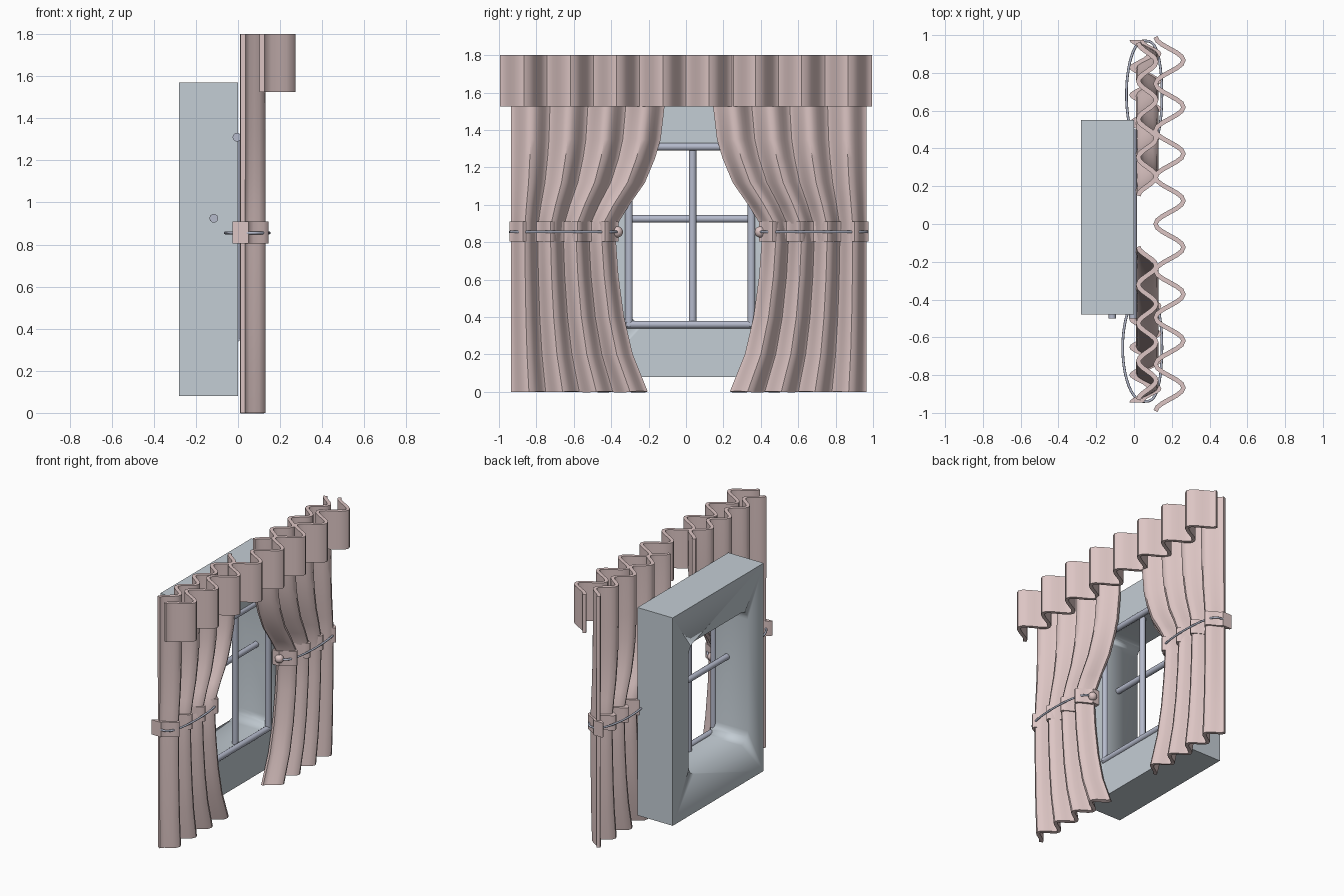
import bpy, bmesh
from math import pi, cos, sin, copysign
from mathutils import Vector

if "Cube" in bpy.data.objects:
    bpy.data.objects.remove(bpy.data.objects["Cube"])


def material(name, rgb):
    m = bpy.data.materials.new(name)
    m.diffuse_color = (*rgb, 1)
    m.use_nodes = True
    m.node_tree.nodes["Principled BSDF"].inputs["Base Color"].default_value = m.diffuse_color
    return m


PINK = material("fabric_pink", (0.72, 0.56, 0.55))
STONE = material("wall_grey", (0.55, 0.61, 0.66))
BAR = material("bar_grey", (0.46, 0.49, 0.60))
MID = 0.015       # y of the plane between the two curtains
OUTER = 0.945     # distance of the outer curtain edge from that plane


def finish(bm, name, mat, thickness=0):
    bmesh.ops.recalc_face_normals(bm, faces=bm.faces)
    me = bpy.data.meshes.new(name)
    bm.to_mesh(me)
    bm.free()
    ob = bpy.data.objects.new(name, me)
    bpy.context.collection.objects.link(ob)
    me.materials.append(mat)
    bpy.ops.object.select_all(action='DESELECT')
    bpy.context.view_layer.objects.active = ob
    ob.select_set(True)
    if thickness:
        mod = ob.modifiers.new("thickness", 'SOLIDIFY')
        mod.thickness = thickness
        mod.offset = 0
        bpy.ops.object.modifier_apply(modifier=mod.name)
    bpy.ops.object.shade_smooth_by_angle(angle=0.7)
    return ob


def pleated(name, rows, waves, x0, amp, thickness):
    """Wavy sheet; rows are (z, y_start, y_end)."""
    bm = bmesh.new()
    n = waves * 12
    grid = [[bm.verts.new((x0 - amp * cos(2 * pi * waves * i / n), a + (b - a) * i / n, z))
             for i in range(n + 1)] for z, a, b in rows]
    for lo, hi in zip(grid, grid[1:]):
        for i in range(n):
            bm.faces.new((lo[i], lo[i + 1], hi[i + 1], hi[i]))
    return finish(bm, name, PINK, thickness)


def prism(name, pts, axis, mat):
    """Closed outline extruded along a vector."""
    bm = bmesh.new()
    f = bm.faces.new([bm.verts.new(p) for p in pts])
    r = bmesh.ops.extrude_face_region(bm, geom=[f])
    bmesh.ops.translate(bm, vec=axis,
                        verts=[v for v in r['geom'] if isinstance(v, bmesh.types.BMVert)])
    return finish(bm, name, mat)


def tube(name, pts, radius, closed=False):
    cu = bpy.data.curves.new(name, 'CURVE')
    cu.dimensions = '3D'
    cu.bevel_depth = radius
    cu.bevel_resolution = 3
    cu.use_fill_caps = True
    sp = cu.splines.new('POLY')
    sp.points.add(len(pts) - 1)
    for p, co in zip(sp.points, pts):
        p.co = (*co, 1)
    sp.use_cyclic_u = closed
    ob = bpy.data.objects.new(name, cu)
    bpy.context.collection.objects.link(ob)
    cu.materials.append(BAR)
    bpy.ops.object.select_all(action='DESELECT')
    bpy.context.view_layer.objects.active = ob
    ob.select_set(True)
    bpy.ops.object.convert(target='MESH')
    bpy.ops.object.shade_smooth_by_angle(angle=0.7)


# wall block with a rounded window opening
wall = prism("wall", [(-0.28, -0.48, 0.08), (-0.28, 0.55, 0.08),
                      (-0.28, 0.55, 1.57), (-0.28, -0.48, 1.57)], Vector((0.28, 0, 0)), STONE)
R = 0.075
hole = []
for cy, cz, a0 in ((0.37 - R, 1.31 - R, 0), (-0.30 + R, 1.31 - R, 90),
                   (-0.30 + R, 0.36 + R, 180), (0.37 - R, 0.36 + R, 270)):
    for k in range(7):
        a = (a0 + 15 * k) * pi / 180
        hole.append((-0.4, cy + R * cos(a), cz + R * sin(a)))
cutter = prism("opening_cutter", hole, Vector((0.6, 0, 0)), STONE)
cutter.hide_render = True
mod = wall.modifiers.new("opening", 'BOOLEAN')
mod.object = cutter
mod.solver = 'EXACT'
bpy.context.view_layer.objects.active = wall
bpy.ops.object.modifier_apply(modifier=mod.name)
bpy.data.objects.remove(cutter)

# window bars
for name, p, q in (
        ("top_bar", (-0.005, -0.50, 1.31), (-0.005, 0.50, 1.31)),
        ("bottom_bar", (-0.005, -0.32, 0.36), (-0.005, 0.38, 0.36)),
        ("cross_bar", (-0.115, -0.50, 0.925), (-0.115, 0.50, 0.925)),
        ("centre_bar", (-0.045, 0.035, 0.34), (-0.045, 0.035, 1.33)),
        ("left_bar", (-0.005, -0.305, 0.35), (-0.005, -0.305, 1.32)),
        ("right_bar", (-0.005, 0.35, 0.35), (-0.005, 0.35, 1.32))):
    tube(name, [p, q], 0.021)

# valance across the top
pleated("valance", [(1.525, -0.99, 0.99), (1.8, -0.99, 0.99)], 8, 0.188, 0.074, 0.024)

# distance of the inner curtain edge from the mid plane at each height
inner = [(0, 0.225), (0.2, 0.305), (0.4, 0.352), (0.62, 0.382), (0.8, 0.395), (0.91, 0.38),
         (1.0, 0.325), (1.12, 0.24), (1.25, 0.185), (1.35, 0.155), (1.52, 0.135), (1.8, 0.135)]

for side, s, back in (("left", -1, -0.06), ("right", 1, -0.04)):
    # gathered curtain
    pleated(side + "_curtain", [(z, MID + s * OUTER, MID + s * d) for z, d in inner],
            4, 0.07, 0.047, 0.025)

    # fabric tie band following the folds
    n = 48
    line = [(0.06 - 0.047 * cos(8 * pi * i / n), MID + s * (0.96 - 0.585 * i / n))
            for i in range(n + 1)]
    outline = [(x + 0.038, y, 0.805) for x, y in line]
    outline += [(x - 0.038, y, 0.805) for x, y in reversed(line)]
    prism(side + "_tie_band", outline, Vector((0, 0, 0.105)), PINK)

    # thin rope loop
    loop = []
    for k in range(48):
        c, w = cos(2 * pi * k / 48), sin(2 * pi * k / 48)
        hx = 0.148 - 0.05 if c > 0 else 0.05 - back
        e = 0.6 if c > 0 else 1
        loop.append((0.05 + hx * copysign(abs(c) ** e, c), MID + s * (0.67 + 0.285 * w), 0.855))
    tube(side + "_tie_rope", loop, 0.007, True)

    # knob at the inner end of the band
    bm = bmesh.new()
    bmesh.ops.create_uvsphere(bm, u_segments=16, v_segments=10, radius=0.03)
    bmesh.ops.translate(bm, verts=bm.verts, vec=(0.05, MID + s * 0.382, 0.855))
    finish(bm, side + "_tie_knob", PINK)
